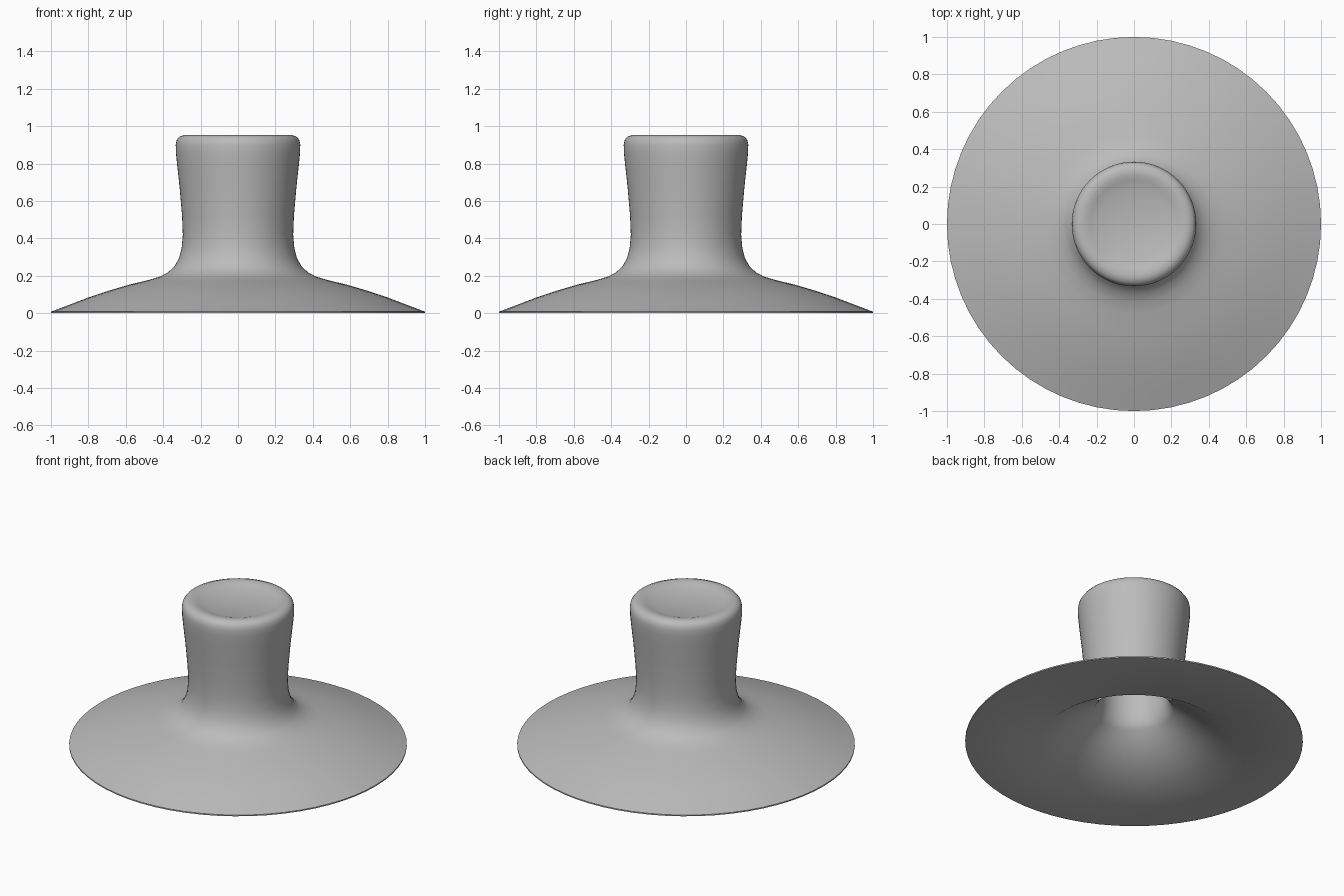
import bpy, bmesh, math

if "Cube" in bpy.data.objects:
    bpy.data.objects.remove(bpy.data.objects["Cube"])

SEGMENTS = 64

grey = bpy.data.materials.new("plain grey")
grey.diffuse_color = (0.5, 0.5, 0.5, 1)
grey.use_nodes = True
grey.node_tree.nodes["Principled BSDF"].inputs["Base Color"].default_value = grey.diffuse_color


def lathe(name, profile, material):
    """Spin a closed (radius, height) profile around z."""
    bm = bmesh.new()
    rings = []
    for r, z in profile:
        if r == 0:
            rings.append([bm.verts.new((0, 0, z))] * SEGMENTS)
        else:
            rings.append([bm.verts.new((r * math.cos(2 * math.pi * i / SEGMENTS),
                                        r * math.sin(2 * math.pi * i / SEGMENTS), z))
                          for i in range(SEGMENTS)])
    for a, b in zip(rings, rings[1:]):
        for i in range(SEGMENTS):
            j = (i + 1) % SEGMENTS
            bm.faces.new(dict.fromkeys((a[i], a[j], b[j], b[i])))
    bmesh.ops.recalc_face_normals(bm, faces=bm.faces)
    mesh = bpy.data.meshes.new(name)
    bm.to_mesh(mesh)
    bm.free()
    mesh.materials.append(material)
    obj = bpy.data.objects.new(name, mesh)
    bpy.context.collection.objects.link(obj)
    bpy.context.view_layer.objects.active = obj
    obj.select_set(True)
    bpy.ops.object.shade_smooth_by_angle(angle=math.radians(35))
    obj.select_set(False)
    return obj


# Blind bore and flared mouth under the base
bore = [(0, 0.80), (0.20, 0.80), (0.20, 0.32), (0.21, 0.26), (0.235, 0.215), (0.555, 0)]
# Flat foot ring, sloping flange and fillet into the neck
flange = [(1, 0), (1, 0.008), (0.9, 0.046), (0.8, 0.084), (0.7, 0.118), (0.58, 0.153),
          (0.48, 0.177), (0.42, 0.195), (0.375, 0.218), (0.34, 0.25), (0.315, 0.295)]
# Flaring neck with a rounded rim and shallow dished top
neck = [(0.301, 0.35), (0.295, 0.42), (0.299, 0.52), (0.312, 0.67), (0.325, 0.79),
        (0.332, 0.86), (0.333, 0.90), (0.328, 0.925), (0.315, 0.943), (0.29, 0.952),
        (0.265, 0.951), (0.235, 0.943), (0.185, 0.925), (0, 0.925)]

lathe("flanged_knob", bore + flange + neck, grey)
